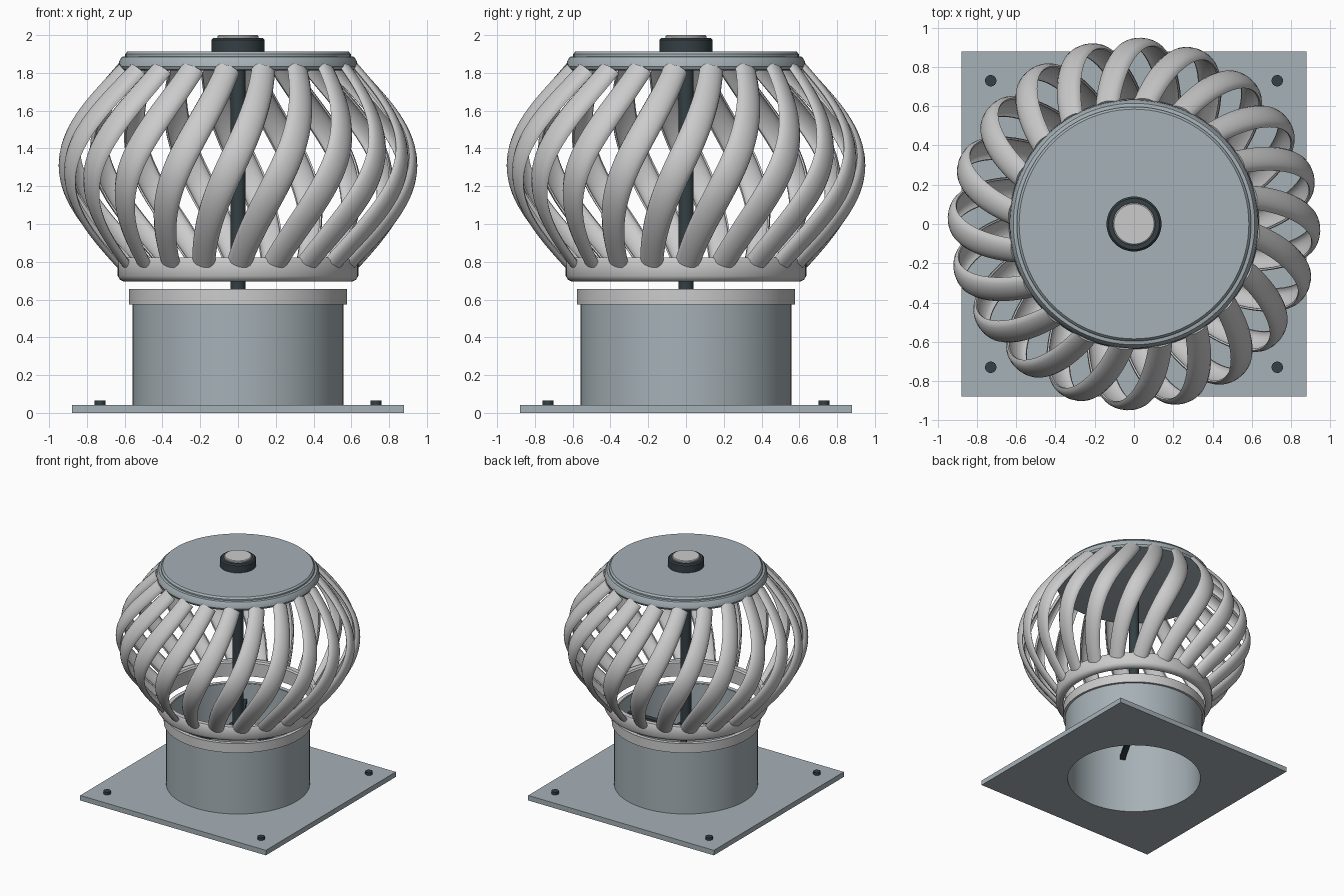
import bpy, bmesh
from math import sin, cos, pi, radians
from mathutils import Vector

if "Cube" in bpy.data.objects:
    bpy.data.objects.remove(bpy.data.objects["Cube"])


def material(name, rgb):
    m = bpy.data.materials.new(name)
    m.diffuse_color = (*rgb, 1)
    m.use_nodes = True
    m.node_tree.nodes["Principled BSDF"].inputs["Base Color"].default_value = m.diffuse_color
    return m


STEEL = material("galvanised_steel", (0.38, 0.44, 0.47))
LIGHT = material("light_aluminium", (0.62, 0.64, 0.63))
DARK = material("dark_steel", (0.035, 0.05, 0.058))


def finish(bm, name, mat):
    bmesh.ops.remove_doubles(bm, verts=bm.verts, dist=1e-5)
    bmesh.ops.recalc_face_normals(bm, faces=bm.faces)
    me = bpy.data.meshes.new(name)
    bm.to_mesh(me)
    bm.free()
    me.materials.append(mat)
    ob = bpy.data.objects.new(name, me)
    bpy.context.collection.objects.link(ob)
    bpy.ops.object.select_all(action='DESELECT')
    ob.select_set(True)
    bpy.context.view_layer.objects.active = ob
    bpy.ops.object.shade_smooth_by_angle(angle=radians(35))
    return ob


def loft(bm, rings, closed):
    """Skin a list of closed vertex loops; join last to first or cap the ends."""
    rows = [[bm.verts.new(p) for p in ring] for ring in rings]
    n = len(rows[0])
    for i in range(len(rows) if closed else len(rows) - 1):
        a, b = rows[i], rows[(i + 1) % len(rows)]
        for j in range(n):
            k = (j + 1) % n
            bm.faces.new((a[j], a[k], b[k], b[j]))
    if not closed:
        bm.faces.new(rows[0])
        bm.faces.new(rows[-1])


def lathe(name, profile, mat, closed=True, seg=96, at=(0, 0)):
    """Revolve (radius, z) points; open profiles are capped top and bottom."""
    bm = bmesh.new()
    rings = [[(at[0] + r * cos(2 * pi * i / seg), at[1] + r * sin(2 * pi * i / seg), z)
              for i in range(seg)] for r, z in profile]
    loft(bm, rings, closed)
    return finish(bm, name, mat)


# Square base plate with a round opening
bm = bmesh.new()
angles = [2 * pi * i / 96 for i in range(96)]
plate = []
for half, z in ((None, 0), (0.88, 0), (0.88, 0.043), (None, 0.043)):
    ring = []
    for a in angles:
        r = 0.54 if half is None else half / max(abs(cos(a)), abs(sin(a)))
        ring.append((r * cos(a), r * sin(a), z))
    plate.append(ring)
loft(bm, plate, True)
finish(bm, "base_plate", STEEL)

# Corner bolts
for sx in (-1, 1):
    for sy in (-1, 1):
        lathe("corner_bolt", [(0.029, 0.03), (0.029, 0.066)], DARK, False, 24,
              (0.73 * sx, 0.73 * sy))

# Throat pipe and its collar
lathe("throat_pipe", [(0.54, 0.002), (0.558, 0.002), (0.558, 0.65), (0.54, 0.65)], STEEL)
lathe("pipe_collar", [(0.545, 0.575), (0.577, 0.575), (0.577, 0.655), (0.545, 0.655)], LIGHT)

# Shaft, bearing and three support arms inside the pipe
lathe("shaft", [(0.041, 0.43), (0.041, 1.92)], DARK, False, 32)
lathe("shaft_bearing", [(0.07, 0.45), (0.07, 0.55)], DARK, False, 32)
for k in range(3):
    bm = bmesh.new()
    bmesh.ops.create_cube(bm, size=1)
    bmesh.ops.scale(bm, vec=(0.54, 0.045, 0.035), verts=bm.verts)
    bmesh.ops.translate(bm, vec=(0.275, 0, 0.5), verts=bm.verts)
    finish(bm, "support_arm", DARK).rotation_euler.z = 2 * pi * k / 3

# Lower rotor ring
lathe("rotor_ring", [(0.58, 0.695), (0.605, 0.695), (0.625, 0.705), (0.637, 0.725),
                     (0.637, 0.81), (0.63, 0.822), (0.59, 0.822), (0.58, 0.81)], LIGHT)

# Top skirt with lid, then bearing cap
lathe("top_disc", [(0.60, 1.812), (0.625, 1.818), (0.634, 1.835), (0.63, 1.86),
                   (0.615, 1.885), (0.597, 1.888), (0.597, 1.9), (0.585, 1.914)],
      STEEL, False)
lathe("bearing_cap", [(0.14, 1.905), (0.14, 1.975), (0.13, 1.985)], DARK, False, 48)
lathe("cap_button", [(0.108, 1.98), (0.108, 1.995), (0.102, 2.0)], LIGHT, False, 48)

# Twisted, bulging vane with a crescent cross-section
Z0, Z1, TWIST, STEPS, ARC = 0.775, 1.84, 0.55, 32, 8


def path(t):
    r = 0.642 + 0.308 * sin(pi * t)
    a = -pi / 2 + TWIST * t
    return Vector((r * cos(a), r * sin(a), Z0 + (Z1 - Z0) * t))


bm = bmesh.new()
sections = []
for s in range(STEPS + 1):
    t = s / STEPS
    p = path(t)
    tan = (path(t + 1e-3) - path(t - 1e-3)).normalized()
    rad = Vector((p.x, p.y, 0)).normalized()
    out = (rad - tan * rad.dot(tan)).normalized()
    side = tan.cross(out)
    w = 0.065 + 0.012 * sin(pi * t)
    us = [-1 + 2 * i / ARC for i in range(ARC + 1)]
    outer = [p + side * (w * sin(u * pi / 2)) - out * (0.04 * (1 - cos(u * pi / 2))) for u in us]
    inner = [p + side * (0.88 * w * sin(u * pi / 2))
             - out * (0.014 + 0.03 * (1 - cos(u * pi / 2))) for u in reversed(us)]
    sections.append(outer + inner)
loft(bm, sections, False)
vane = finish(bm, "vane", LIGHT)

# Twenty vanes around the axis
for k in range(1, 20):
    copy = vane.copy()
    copy.rotation_euler.z = 2 * pi * k / 20
    bpy.context.collection.objects.link(copy)
